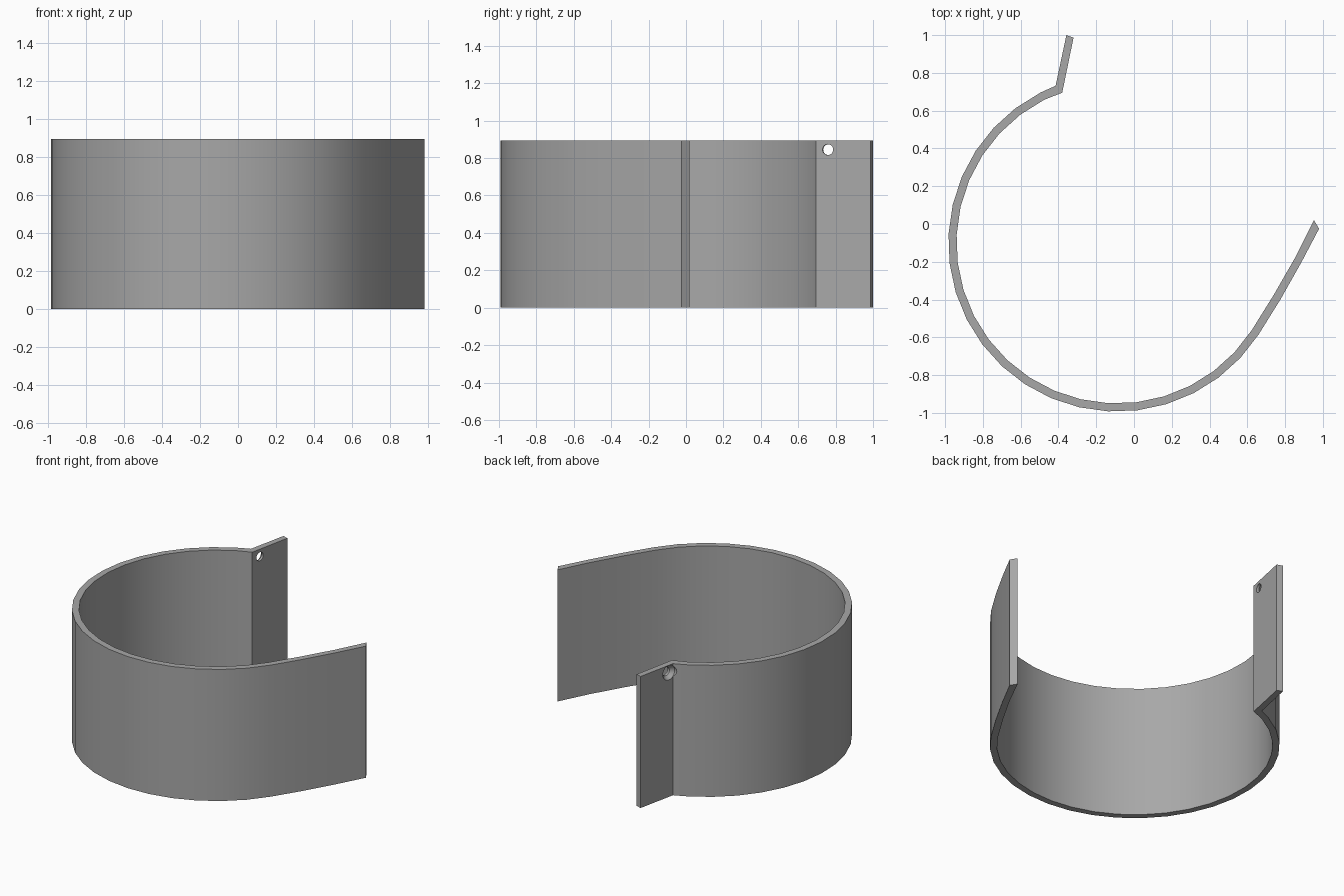
import bpy, bmesh, math
from mathutils import Vector

if "Cube" in bpy.data.objects:
    bpy.data.objects.remove(bpy.data.objects["Cube"])

H = 0.895
CX, CY = -0.09, -0.10


def arc(radius, start=117, end=327, step=10):
    return [(CX + radius * math.cos(math.radians(a)), CY + radius * math.sin(math.radians(a)))
            for a in range(start, end + 1, step)]


def add_object(name, bm):
    bmesh.ops.recalc_face_normals(bm, faces=bm.faces)
    mesh = bpy.data.meshes.new(name)
    bm.to_mesh(mesh)
    bm.free()
    obj = bpy.data.objects.new(name, mesh)
    bpy.context.collection.objects.link(obj)
    return obj


# Paired outer and inner outlines: tab, round wall, gently opening tail
outer = [(-0.358, 1.0), (-0.415, 0.732)] + arc(0.893) + [(0.775, -0.40), (0.885, -0.205), (0.98, -0.025)]
inner = [(-0.32, 0.987), (-0.38, 0.695)] + arc(0.85) + [(0.74, -0.375), (0.852, -0.18), (0.953, 0.02)]

# Curved band wall
bm = bmesh.new()
rings = [[bm.verts.new((x, y, z)) for x, y in line]
         for line, z in ((outer, 0), (inner, 0), (inner, H), (outer, H))]
for i in range(len(outer) - 1):
    for k in range(4):
        a, b = rings[k], rings[(k + 1) % 4]
        bm.faces.new((a[i], a[i + 1], b[i + 1], b[i]))
for i in (0, -1):
    bm.faces.new([r[i] for r in rings])
band = add_object("band_wall", bm)

# Darker grey finish
grey = bpy.data.materials.new("dark_grey")
grey.diffuse_color = (0.39, 0.39, 0.39, 1)
grey.use_nodes = True
grey.node_tree.nodes["Principled BSDF"].inputs["Base Color"].default_value = grey.diffuse_color
band.data.materials.append(grey)

# Countersunk screw hole through the tab: lathed cutter, (radius, distance along axis)
up = Vector((0, 0, 1))
axis = Vector((-0.98, 0.205, 0)).normalized()
side = axis.cross(up)
centre = Vector((-0.388, 0.763, 0.845))
bm = bmesh.new()
loops = []
for r, d in ((0.029, -0.06), (0.029, -0.005), (0.05, 0.02), (0.05, 0.07)):
    loops.append([bm.verts.new(centre + axis * d + side * r * math.cos(t) + up * r * math.sin(t))
                  for t in (math.tau * j / 24 for j in range(24))])
for a, b in zip(loops, loops[1:]):
    for j in range(24):
        bm.faces.new((a[j], a[(j + 1) % 24], b[(j + 1) % 24], b[j]))
bm.faces.new(loops[0])
bm.faces.new(loops[-1])
cutter = add_object("hole_cutter", bm)
cutter.data.materials.append(grey)
cutter.hide_render = True

mod = band.modifiers.new("screw_hole", 'BOOLEAN')
mod.operation = 'DIFFERENCE'
mod.solver = 'EXACT'
mod.object = cutter

# Bake the hole, drop the cutter, smooth the round wall
bpy.ops.object.select_all(action='DESELECT')
band.select_set(True)
bpy.context.view_layer.objects.active = band
bpy.ops.object.modifier_apply(modifier=mod.name)
bpy.data.objects.remove(cutter)
bpy.ops.object.shade_smooth_by_angle(angle=math.radians(25))
